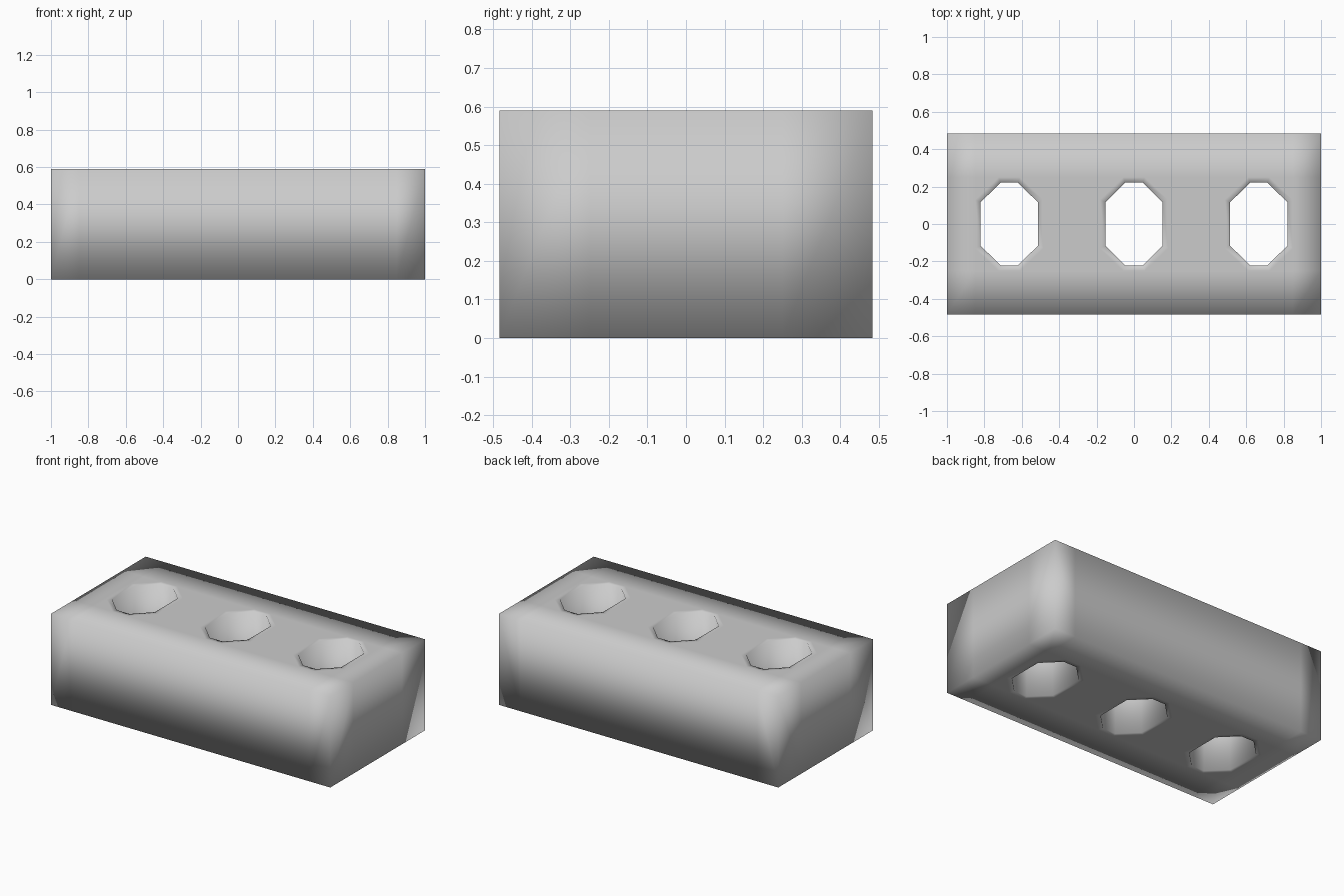
import bpy, bmesh

if "Cube" in bpy.data.objects:
    bpy.data.objects.remove(bpy.data.objects["Cube"])

HX, HY, H = 1.0, 0.484, 0.59
CENTRES = (-0.667, 0.0, 0.667)


def octagon(cx, hx, hy, a, b):
    return [(cx + x, y) for x, y in ((hx, -b), (hx, b), (a, hy), (-a, hy),
                                     (-hx, b), (-hx, -b), (-a, -hy), (a, -hy))]


# Support ring around each hole: half sizes and flat-side half lengths
RX, RY, RA, RB = 0.182, 0.25, 0.057, 0.13
xs = sorted([-HX, HX] + [c + d for c in CENTRES for d in (-RX, -RA, RA, RX)])
ys = [-HY, -RY, -RB, RB, RY, HY]

bm = bmesh.new()
cache = {}


def vert(x, y, z):
    key = (round(x, 4), round(y, 4), round(z, 4))
    if key not in cache:
        cache[key] = bm.verts.new(key)
    return cache[key]


def face(*pts):
    bm.faces.new([vert(*p) for p in pts])


# Top and bottom faces: a grid left open at the rings
for z in (0, H):
    for i in range(len(xs) - 1):
        for j in range(5):
            x0, x1, y0, y1 = xs[i], xs[i + 1], ys[j], ys[j + 1]
            mx, my = (x0 + x1) / 2, (y0 + y1) / 2
            quad = [(x0, y0, z), (x1, y0, z), (x1, y1, z), (x0, y1, z)]
            hit = [c for c in CENTRES if abs(mx - c) < RX]
            if hit and abs(my) < RY:
                dx = mx - hit[0]
                if abs(dx) > RA and abs(my) > RB:
                    # Corner triangle outside the octagon
                    inner = min(quad, key=lambda p: abs(p[0] - hit[0]) + abs(p[1]))
                    face(*[p for p in quad if p != inner])
            else:
                face(*quad)

# Outer walls
for s in (-HY, HY):
    for a, b in zip(xs, xs[1:]):
        face((a, s, 0), (b, s, 0), (b, s, H), (a, s, H))
for s in (-HX, HX):
    for a, b in zip(ys, ys[1:]):
        face((s, a, 0), (s, b, 0), (s, b, H), (s, a, H))

# Octagonal through holes with their rims
for c in CENTRES:
    ring = octagon(c, RX, RY, RA, RB)
    hole = octagon(c, 0.153, 0.222, 0.046, 0.116)
    for k in range(8):
        n = (k + 1) % 8
        for z in (0, H):
            face((*ring[k], z), (*ring[n], z), (*hole[n], z), (*hole[k], z))
        face((*hole[k], 0), (*hole[n], 0), (*hole[n], H), (*hole[k], H))

bmesh.ops.recalc_face_normals(bm, faces=bm.faces)
for f in bm.faces:
    f.smooth = True
mesh = bpy.data.meshes.new("brick")
bm.to_mesh(mesh)
bm.free()
bpy.context.collection.objects.link(bpy.data.objects.new("brick", mesh))
